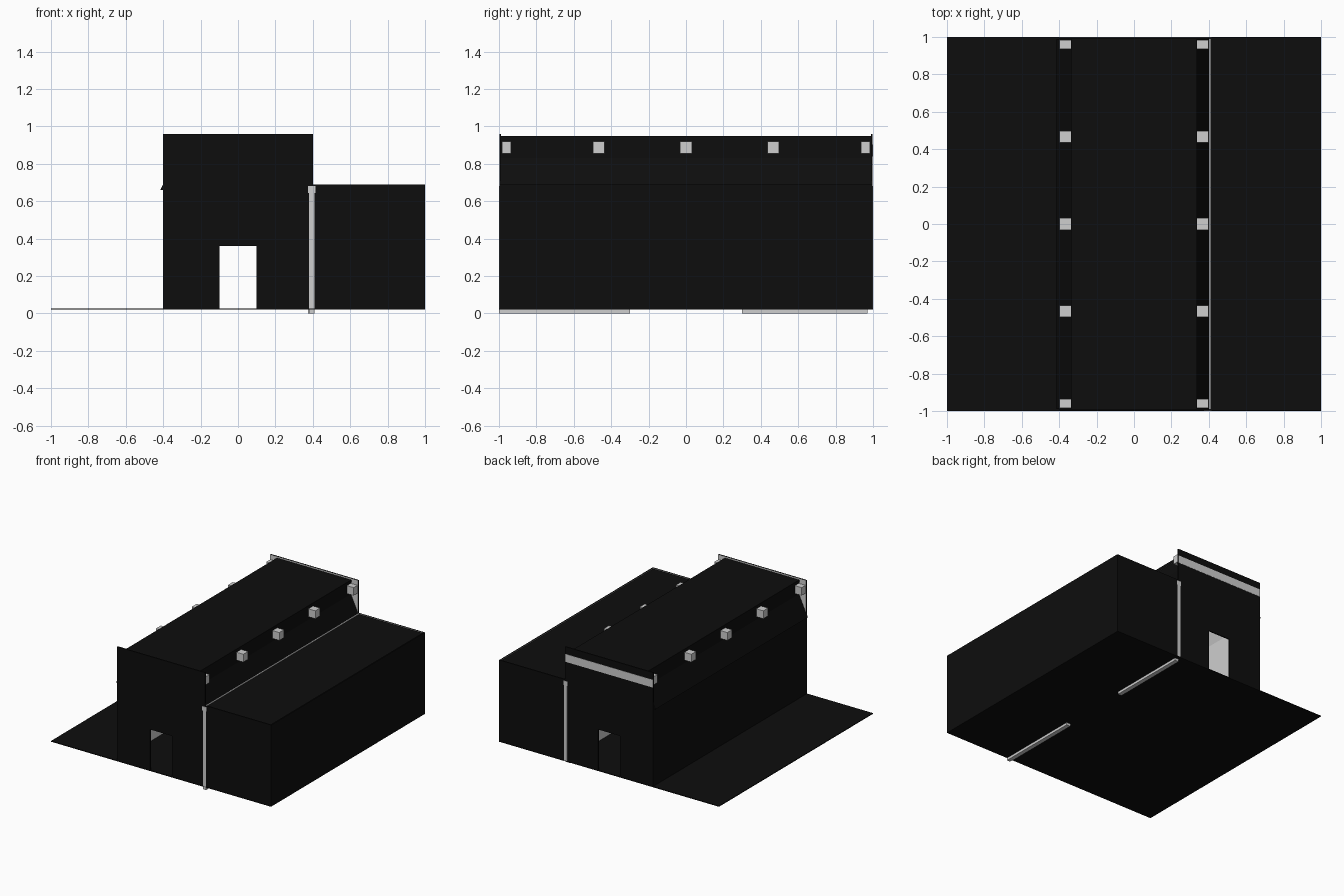
import bpy, bmesh
from mathutils import Vector

if "Cube" in bpy.data.objects:
    bpy.data.objects.remove(bpy.data.objects["Cube"])


def material(name, value):
    m = bpy.data.materials.new(name)
    m.diffuse_color = (value, value, value, 1)
    m.use_nodes = True
    m.node_tree.nodes["Principled BSDF"].inputs["Base Color"].default_value = m.diffuse_color
    return m


BLACK = material("outer_black", 0.004)
GREY = material("light_grey", 0.62)


def prism(name, profile, y0, y1, mat=BLACK, inner=None):
    """Extrude an xz profile along y; faces turned along 'inner' become grey."""
    bm = bmesh.new()
    face = bm.faces.new([bm.verts.new((x, y0, z)) for x, z in profile])
    ext = bmesh.ops.extrude_face_region(bm, geom=[face])
    for v in ext["geom"]:
        if isinstance(v, bmesh.types.BMVert):
            v.co.y = y1
    bmesh.ops.recalc_face_normals(bm, faces=bm.faces[:])
    if inner:
        direction = Vector(inner)
        for f in bm.faces:
            f.normal_update()
            if f.normal.dot(direction) > 0.5:
                f.material_index = 1
    me = bpy.data.meshes.new(name)
    bm.to_mesh(me)
    bm.free()
    me.materials.append(mat)
    me.materials.append(GREY)
    ob = bpy.data.objects.new(name, me)
    bpy.context.collection.objects.link(ob)
    return ob


def box(name, x0, x1, y0, y1, z0, z1, mat=BLACK, inner=None):
    return prism(name, [(x0, z0), (x1, z0), (x1, z1), (x0, z1)], y0, y1, mat, inner)


E = 0.998   # outer plane of the end walls

# Floor slab
box("floor", -1, 1, -1, 1, 0.02, 0.026)

# End walls with doorways, grey towards the inside
for s, end in ((-1, "front"), (1, "back")):
    hall = [(-0.4, 0.022), (-0.1, 0.022), (-0.1, 0.36), (0.1, 0.36),
            (0.1, 0.022), (0.4, 0.022), (0.4, 0.96), (-0.4, 0.96)]
    prism(end + "_hall_wall", hall, s * E, s * 0.988, inner=(0, -s, 0))
    box(end + "_wing_wall", 0.4, 1, s * E, s * 0.988, 0.022, 0.69, inner=(0, -s, 0))
    # Grey partition edge with its small cap, and the footing below the floor
    box(end + "_post", 0.38, 0.41, s * 0.97, s * 1.0, 0.0 if s < 0 else 0.02, 0.68, GREY)
    box(end + "_post_cap", 0.375, 0.415, s * 0.97, s * 1.0, 0.645, 0.68, GREY)
    box(end + "_footing", 0.375, 0.41, s * 0.30, s * 0.97, 0, 0.02, GREY)

# Grey band across the back wall
box("back_band", -0.4, 0.4, 0.997, 1.0, 0.838, 0.902, GREY)

# Hall side walls and the partition towards the wing
box("left_wall", -0.4, -0.39, -0.99, 0.99, 0.024, 0.68, inner=(1, 0, 0))
box("partition", 0.39, 0.405, -0.985, 0.985, 0.024, 0.68, GREY)
box("partition_rail", 0.398, 0.41, -0.995, 0.995, 0.67, 0.689, GREY)

# Wing shell
box("wing_side_wall", 0.99, 1, -E, E, 0.022, 0.69, inner=(-1, 0, 0))
box("wing_roof", 0.409, 0.995, -0.99, 0.99, 0.675, 0.685)

# Sloped upper sides of the hall, projecting blocks
for s, side in ((-1, "left"), (1, "right")):
    low = (0.415, 0.66) if s < 0 else (0.40, 0.69)
    slope = [low, (0.335, 0.83), (0.335, 0.945), (0.325, 0.945), (0.325, 0.83), (0.39, 0.66)]
    prism(side + "_sloped_wall", [(s * x, z) for x, z in slope], -0.99, 0.99,
          inner=(-s, 0, 0))
    for i, y in enumerate((-0.96, -0.467, 0, 0.467, 0.96)):
        hw = 0.025 if abs(y) > 0.9 else 0.031
        box(f"{side}_block_{i}", s * 0.33, s * 0.397, y - hw, y + hw, 0.855, 0.92, GREY)

# Hall roof, grey ceiling underneath
box("hall_roof", -0.338, 0.338, -0.99, 0.99, 0.925, 0.948, inner=(0, 0, -1))
